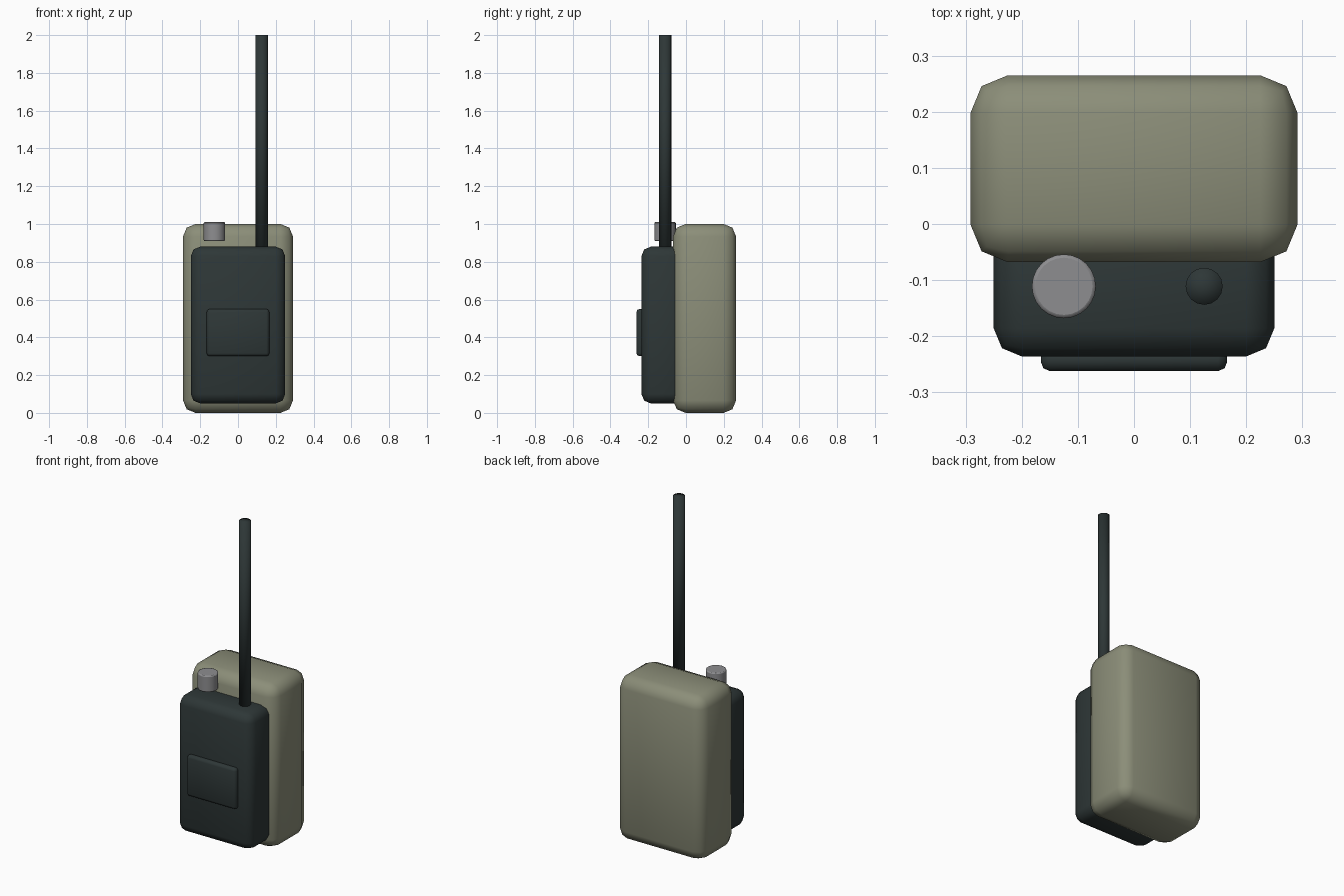
import bpy

default_cube = bpy.data.objects.get("Cube")
if default_cube:
    bpy.data.objects.remove(default_cube, do_unlink=True)


def material(name, rgb):
    mat = bpy.data.materials.new(name)
    mat.use_nodes = True
    colour = (*rgb, 1)
    mat.diffuse_color = colour
    mat.node_tree.nodes["Principled BSDF"].inputs["Base Color"].default_value = colour
    return mat


olive = material("olive canvas", (0.26, 0.27, 0.19))
black = material("dark green black", (0.027, 0.038, 0.038))
grey = material("knob grey", (0.27, 0.27, 0.28))


def finish(name, mat, bevel=0, segments=2):
    """Name, colour, bevel and smooth the active object."""
    obj = bpy.context.object
    obj.name = obj.data.name = name
    obj.data.materials.append(mat)
    bpy.ops.object.transform_apply(location=False, rotation=False, scale=True)
    if bevel:
        mod = obj.modifiers.new("rounded edges", 'BEVEL')
        mod.width = bevel
        mod.segments = segments
        mod.limit_method = 'ANGLE'
    return obj


def rounded_box(name, low, high, bevel, mat):
    centre = [(a + b) / 2 for a, b in zip(low, high)]
    bpy.ops.mesh.primitive_cube_add(size=1, location=centre)
    bpy.context.object.scale = [b - a for a, b in zip(low, high)]
    finish(name, mat, bevel)
    bpy.ops.object.shade_smooth()


def cylinder(name, x, y, z_low, z_high, radius, sides, mat, cap, bevel=0):
    bpy.ops.mesh.primitive_cylinder_add(
        vertices=sides, radius=radius, depth=z_high - z_low,
        end_fill_type=cap, location=(x, y, (z_low + z_high) / 2))
    finish(name, mat, bevel)


# Pouch behind, radio body in front, raised panel on its face
rounded_box("pouch", (-0.291, -0.068, 0), (0.291, 0.265, 1), 0.066, olive)
rounded_box("radio_body", (-0.25, -0.236, 0.05), (0.25, 0.014, 0.88), 0.05, black)
rounded_box("front_panel", (-0.166, -0.262, 0.3), (0.166, -0.222, 0.55), 0.016, black)

# Control knob and antenna on top of the radio
cylinder("control_knob", -0.125, -0.111, 0.91, 1.01, 0.057, 24, grey, 'NGON', 0.006)
bpy.ops.object.shade_smooth_by_angle()
cylinder("antenna", 0.125, -0.111, 0.84, 2, 0.033, 16, black, 'TRIFAN')
bpy.ops.object.shade_smooth()
